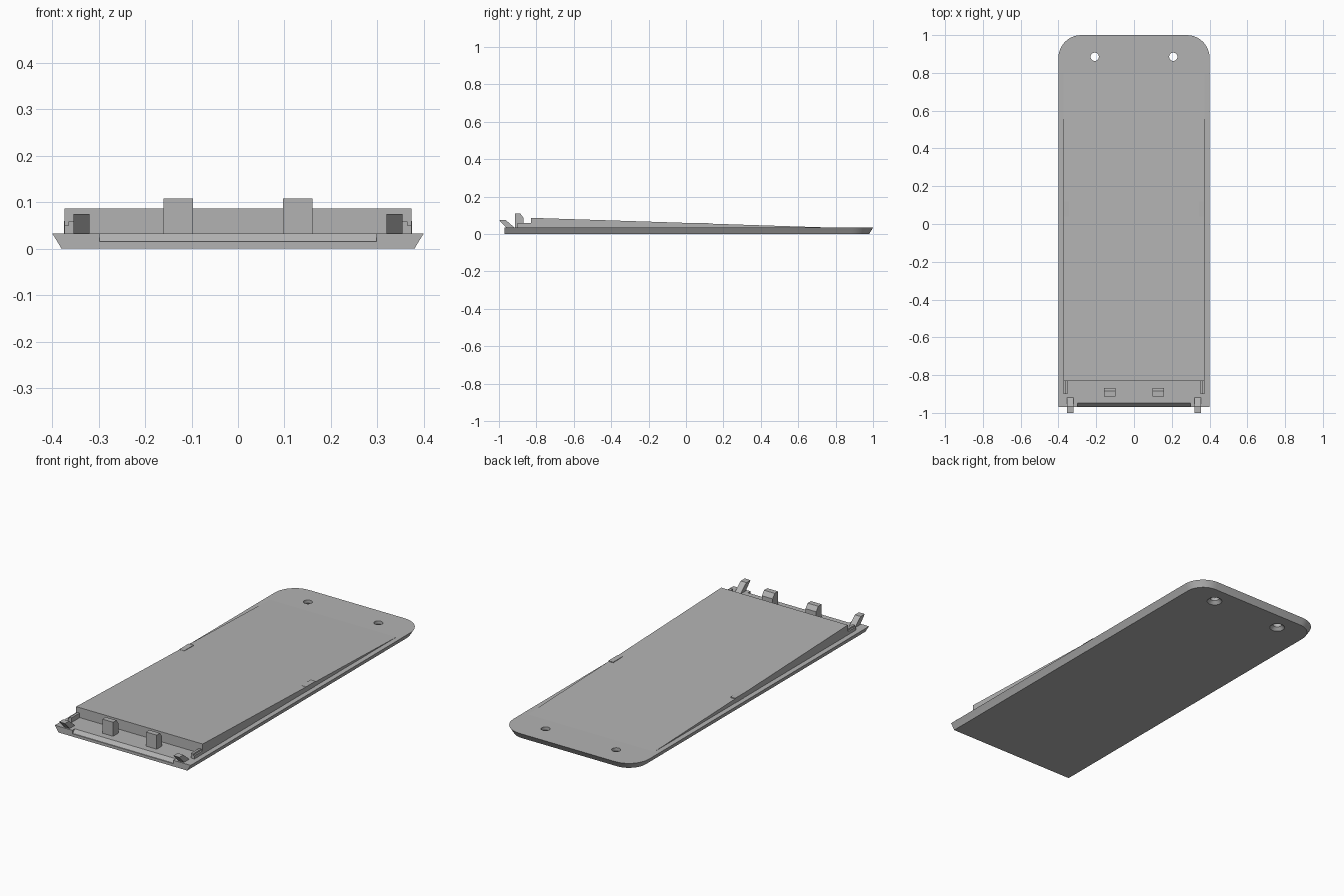
import bpy, bmesh, math

cube = bpy.data.objects.get("Cube")
if cube:
    bpy.data.objects.remove(cube, do_unlink=True)

grey = bpy.data.materials.new("plain grey plastic")
grey.use_nodes = True
colour = (0.45, 0.45, 0.45, 1)
grey.diffuse_color = colour
grey.node_tree.nodes["Principled BSDF"].inputs["Base Color"].default_value = colour

TOP = 0.033      # upper face of the base plate
FRONT = -0.97    # straight front edge of the base plate


def loft(name, rings):
    """Closed solid through rings that share one point count."""
    bm = bmesh.new()
    loops = [[bm.verts.new(p) for p in ring] for ring in rings]
    n = len(loops[0])
    for a, b in zip(loops, loops[1:]):
        for i in range(n):
            j = (i + 1) % n
            bm.faces.new((a[i], a[j], b[j], b[i]))
    bm.faces.new(loops[0][::-1])
    bm.faces.new(loops[-1])
    bmesh.ops.recalc_face_normals(bm, faces=bm.faces)
    mesh = bpy.data.meshes.new(name)
    bm.to_mesh(mesh)
    bm.free()
    mesh.materials.append(grey)
    ob = bpy.data.objects.new(name, mesh)
    bpy.context.collection.objects.link(ob)
    return ob


def extrude_x(name, profile, x0, x1):
    """Solid from a (y, z) profile swept from x0 to x1."""
    return loft(name, [[(x, y, z) for y, z in profile] for x in (x0, x1)])


def pair(name, profile, x0, x1):
    extrude_x("left_" + name, profile, x0, x1)
    extrude_x("right_" + name, profile, -x1, -x0)


def box(y0, y1, z0, z1):
    return [(y0, z0), (y1, z0), (y1, z1), (y0, z1)]


def circle(x, y, z, r, n=24):
    return [(x + r * math.cos(math.tau * i / n), y + r * math.sin(math.tau * i / n), z)
            for i in range(n)]


def plate_ring(inset, z, steps=10):
    """Outline with a square front and rounded back corners."""
    w, back, r = 0.4 - inset, 1 - inset, 0.12 - inset
    ring = [(-w, FRONT, z), (w, FRONT, z)]
    for cx, start in ((w - r, 0), (r - w, math.pi / 2)):
        for i in range(steps + 1):
            a = start + math.pi / 2 * i / steps
            ring.append((cx + r * math.cos(a), back - r + r * math.sin(a), z))
    return ring


# Base plate with undercut rim
base = loft("base_plate", [plate_ring(0.02, 0), plate_ring(0.018, 0.004),
                           plate_ring(0, TOP)])

# Countersunk screw holes and the bevelled front notch
cutters = [extrude_x("notch_cutter",
                     [(-1, 0.015), (-0.965, 0.015), (-0.947, 0.035), (-0.947, 0.06), (-1, 0.06)],
                     -0.298, 0.298)]
for x in (-0.208, 0.208):
    cutters.append(loft("hole_cutter", [circle(x, 0.885, z, r) for z, r in
                                        ((-0.01, 0.038), (0, 0.038), (0.016, 0.022), (0.06, 0.022))]))
for cutter in cutters:
    cutter.hide_render = True
    mod = base.modifiers.new("cut", 'BOOLEAN')
    mod.operation = 'DIFFERENCE'
    mod.solver = 'EXACT'
    mod.object = cutter
bpy.context.view_layer.update()
cut_mesh = bpy.data.meshes.new_from_object(
    base.evaluated_get(bpy.context.evaluated_depsgraph_get()))
base.modifiers.clear()
base.data = cut_mesh
for cutter in cutters:
    bpy.data.objects.remove(cutter, do_unlink=True)

# Smooth the rounded corners and hole walls only
bpy.ops.object.select_all(action='DESELECT')
base.select_set(True)
bpy.context.view_layer.objects.active = base
bpy.ops.object.shade_smooth_by_angle(angle=math.radians(25))

# Raised panel sloping down to the back
extrude_x("sloped_panel", [(-0.83, 0.02), (0.8, 0.02), (0.8, TOP), (-0.83, 0.086)], -0.373, 0.373)

# Small level tabs on the panel edges
pair("edge_tab", box(0.04, 0.12, 0.03, 0.059), 0.345, 0.374)

# Upright catches with a sloped back
pair("catch", [(-0.913, 0.025), (-0.868, 0.025), (-0.868, 0.085),
               (-0.885, 0.108), (-0.913, 0.108)], 0.097, 0.16)

# Stepped rails ahead of the panel
pair("rail", box(-0.9, -0.82, 0.03, 0.058), 0.352, 0.365)
pair("rail_step", box(-0.9, -0.82, 0.03, 0.05), 0.362, 0.373)

# Clips leaning out over the front edge
pair("leaning_clip", [(-1, 0.075), (-0.955, 0.027), (-0.918, 0.027),
                      (-0.918, 0.035), (-0.965, 0.075)], 0.32, 0.354)
